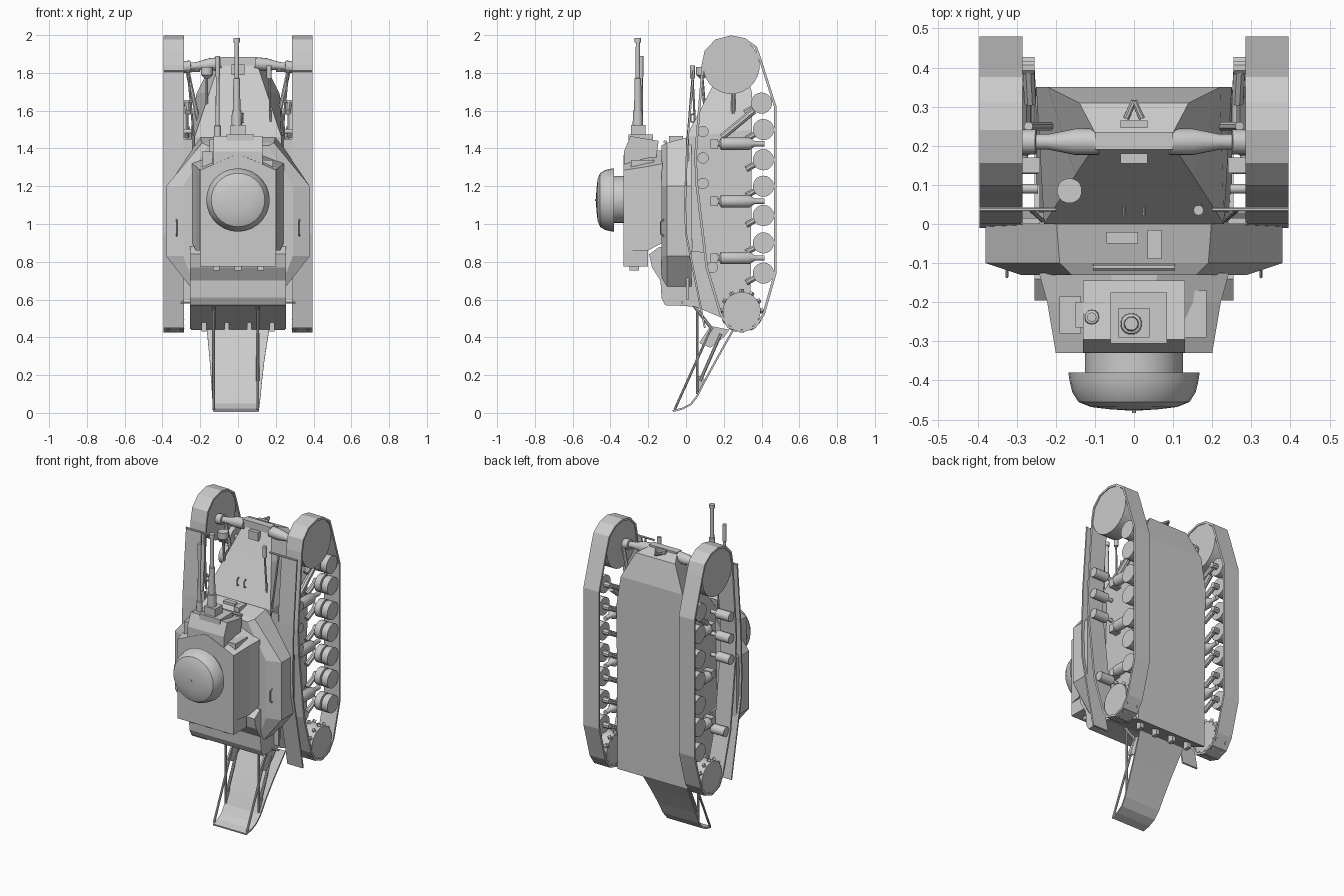
import bpy, bmesh, math
from mathutils import Vector


def finish(name, bm, smooth=False):
    bmesh.ops.recalc_face_normals(bm, faces=bm.faces[:])
    me = bpy.data.meshes.new(name)
    bm.to_mesh(me)
    bm.free()
    if smooth:
        me.shade_smooth()
        me.set_sharp_from_angle(angle=math.radians(35))
    ob = bpy.data.objects.new(name, me)
    bpy.context.collection.objects.link(ob)
    return ob


def loft(name, loops, smooth=False):
    """Skin matching closed loops and cap both ends."""
    bm = bmesh.new()
    rings = [[bm.verts.new(p) for p in lp] for lp in loops]
    n = len(rings[0])
    for a, b in zip(rings, rings[1:]):
        for i in range(n):
            bm.faces.new((a[i], a[(i + 1) % n], b[(i + 1) % n], b[i]))
    bm.faces.new(rings[0])
    bm.faces.new(rings[-1])
    return finish(name, bm, smooth)


def prism(name, prof, x0, x1):
    """Extrude a (y, z) profile along x."""
    return loft(name, [[(x, y, z) for y, z in prof] for x in (x0, x1)])


def box(name, x0, x1, y0, y1, z0, z1):
    return prism(name, [(y0, z0), (y1, z0), (y1, z1), (y0, z1)], x0, x1)


def turned(name, origin, axis, prof, n=16):
    """Revolve (distance, radius) steps about an axis."""
    o, d = Vector(origin), Vector(axis).normalized()
    u = d.orthogonal().normalized()
    v = d.cross(u)
    return loft(name, [[o + d * t + (u * math.cos(a) + v * math.sin(a)) * r
                        for a in [2 * math.pi * (i + .5) / n for i in range(n)]]
                       for t, r in prof], True)


def rod(name, p, q, r, n=8, r2=None):
    d = Vector(q) - Vector(p)
    return turned(name, p, d, [(0, r), (d.length, r if r2 is None else r2)], n)


def strip(name, rows, thick, closed=False):
    """Thin sheet through rows of (xmin, xmax, y, z)."""
    bm = bmesh.new()
    vs = [(bm.verts.new((a, y, z)), bm.verts.new((b, y, z))) for a, b, y, z in rows]
    for a, b in zip(vs, vs[1:] + vs[:1] if closed else vs[1:]):
        bm.faces.new((a[0], a[1], b[1], b[0]))
    ob = finish(name, bm)
    m = ob.modifiers.new("thickness", 'SOLIDIFY')
    m.thickness, m.offset, m.use_even_offset = thick, 0, True
    return ob


def sym(half, y):
    """Mirror (x, z) points running top to bottom into a closed loop at height y."""
    return [(x, y, z) for x, z in half] + [(-x, y, z) for x, z in reversed(half)]


def handle(name, x, y, z, h):
    c = [(x, y, z - h), (x, y - .02, z - h * .7), (x, y - .02, z + h * .7), (x, y, z + h)]
    for p, q in zip(c, c[1:]):
        rod(name, p, q, .004, 6)


# Lower hull with tapered nose
sections = [((.05, .57, .25), (.34, .44, .25)), ((.0, 1.46, .23), (.35, 1.5, .25)),
            ((.125, 1.70, .15), (.35, 1.69, .22)), ((.215, 1.88, .09), (.31, 1.85, .14))]
loft("lower_hull", [[(-u[2], u[0], u[1]), (u[2], u[0], u[1]), (l[2], l[0], l[1]), (-l[2], l[0], l[1])]
                    for u, l in sections])
box("nose_bar", -.1, .1, .19, .235, 1.84, 1.885)
box("nose_block", -.034, .034, .155, .18, 1.79, 1.845)
box("tow_mount", -.035, .035, .245, .265, 1.85, 1.885)
rod("tow_hook", (-.02, .27, 1.87), (0, .315, 1.875), .008)
rod("tow_hook", (.02, .27, 1.87), (0, .315, 1.875), .008)
for x in (-.025, .025):
    handle("glacis_handle", x, .045, 1.56, .025)

# Upper hull and rear engine cover
outline = [(.38, 1.2), (.38, .83), (.255, .67)]
loft("upper_hull", [sym([(.2, 1.465)] + outline, .03), sym([(.19, 1.43)] + outline, -.1),
                    sym([(.16, 1.415), (.29, 1.2), (.29, .83), (.24, .7)], -.13)])
prism("engine_cover", [(-.14, .88), (-.195, .84), (-.18, .77), (-.135, .7), (-.13, .61), (-.11, .57),
                       (.06, .565), (.1, .85)], -.255, .255)
prism("rear_plate", [(-.11, .572), (.05, .562), (.33, .445), (.3, .5), (.05, .62)], -.255, .255)
box("hull_hatch", -.07, .01, -.05, -.02, 1.42, 1.46)
box("vision_block", .035, .07, -.09, -.015, 1.42, 1.465)
rod("hatch_hinge", (-.105, -.11, 1.435), (.105, -.11, 1.435), .009)
rod("rear_cross_bar", (-.305, -.02, .585), (.305, -.02, .585), .006)
for x in (-.18, -.06, .06, .18):
    box("rear_lug", x - .012, x + .012, .25, .29, .43, .48)

# Turret, roof overhang and race
loft("turret", [sym([(.06, 1.39), (.243, 1.32), (.243, .9)], -.125),
                sym([(.05, 1.39), (.222, 1.305), (.222, .86)], -.2),
                sym([(.015, 1.365), (.2, 1.285), (.2, .86)], -.33)])
prism("turret_bustle", [(-.33, .775), (-.2, .775), (-.2, 1.02), (-.33, 1.02)], -.2, .2)
for x in (-.115, 0, .12):
    box("bustle_latch", x - .018, x + .018, -.3, -.25, .755, .79)

# Gun mount
prism("mantlet", [(-.328, 1.3), (-.328, 1.385), (-.295, 1.465), (-.145, 1.44), (-.165, 1.3)], -.13, .13)
box("gun_cradle", -.06, .085, -.305, -.175, 1.4, 1.475)
box("recoil_housing", -.04, .04, -.29, -.215, 1.44, 1.525)
box("sight_box", -.19, -.135, -.28, -.185, 1.29, 1.385)
box("side_panel", .13, .185, -.29, -.17, 1.28, 1.34)
box("secondary_mount", -.15, -.075, -.265, -.2, 1.34, 1.45)
turned("main_gun_barrel", (-.007, -.255, 1.45), (0, 0, 1),
       [(0, .03), (.15, .026), (.152, .02), (.32, .018), (.322, .013), (.51, .011), (.512, .017), (.535, .017)])
turned("secondary_gun_barrel", (-.108, -.238, 1.42), (0, 0, 1),
       [(0, .02), (.1, .018), (.102, .011), (.36, .009), (.362, .012), (.47, .012)], 12)

# Radar dome
turned("radar_pedestal", (0, -.31, 1.13), (0, -1, 0), [(0, .125), (.1, .125)], 28)
turned("radar_dome", (0, -.38, 1.127), (0, -1, 0),
       [(0, .168), (.02, .165), (.05, .158), (.075, .142), (.088, .11), (.094, .06), (.097, .01)], 28)
rod("dome_tip", (0, -.47, 1.127), (0, -.483, 1.127), .006)

# Running gear, both sides
track = [(.24, 1.992), (.16, 1.972), (.105, 1.915), (.089, 1.84), (.05, 1.36), (.058, 1.2), (.11, .77),
         (.185, .52), (.225, .455), (.295, .432), (.365, .455), (.41, .52), (.473, .74), (.473, 1.62),
         (.393, 1.87), (.37, 1.935), (.31, 1.978)]
wheels = [(.4, 1.64), (.41, 1.5), (.41, 1.34), (.41, 1.2), (.41, 1.045), (.41, .9), (.41, .74)]
fender = [(.04, 1.81), (.005, 1.4), (-.005, 1.1), (.0, .95), (.1, .45)]
for s in (-1, 1):
    a, b = s * .285, s * .395
    strip("track", [(a, b, y, z) for y, z in track], .013, True)
    strip("fender", [(a, b, y, z) for y, z in fender], .01)
    turned("idler_wheel", (s * .29, .24, 1.838), (s, 0, 0), [(0, .15), (.1, .15)], 24)
    turned("drive_sprocket", (s * .29, .295, .54), (s, 0, 0), [(0, .1), (.1, .1)], 24)
    for i in range(12):
        t = math.tau * i / 12
        d = Vector((0, math.cos(t), math.sin(t)))
        c = Vector((s * .3, .295, .54))
        for x in (0, s * .07):
            rod("sprocket_tooth", c + d * .09 + Vector((x, 0, 0)), c + d * .115 + Vector((x, 0, 0)), .016, 4, .011)
    for y, z in wheels:
        turned("road_wheel", (s * .295, y, z), (s, 0, 0),
               [(0, .056), (.04, .056), (.041, .04), (.05, .04), (.051, .056), (.093, .056)], 20)
        rod("suspension_arm", (s * .265, y - .09, z - .05), (s * .27, y, z), .016)
        rod("wheel_axle", (s * .22, y, z), (s * .3, y, z), .018) if y > .5 else \
            rod("wheel_axle", (s * .255, y, z), (s * .3, y, z), .018)
    for y, z in [(.09, 1.49), (.09, 1.35), (.09, 1.215), (.14, .77)]:
        turned("return_roller", (s * .245, y, z), (s, 0, 0), [(0, .012), (.045, .012), (.046, .03), (.14, .03)], 14)
    for z in (1.425, 1.12, .82):
        turned("shock_absorber", (s * .285, .145, z), (0, 1, 0),
               [(0, .014), (.03, .014), (.04, .033), (.19, .033), (.22, .014), (.27, .014)], 12)
        box("shock_bracket", s * .24, s * .3, .13, .17, z - .025, z + .025)
    rod("front_damper", (s * .28, .19, 1.46), (s * .28, .36, 1.6), .018)
    # Conical idler axle housings
    turned("axle_housing", (s * .09, .21, 1.85), (s, 0, -.1),
           [(0, .034), (.06, .034), (.13, .02), (.16, .02), (.161, .032), (.2, .032)], 14)
    rod("axle_brace", (s * .2, .25, 1.5), (s * .27, .25, 1.82), .012)
    # Fender struts and handles
    rod("fender_front_bar", (s * .2, .037, 1.81), (s * .395, .037, 1.81), .006)
    rod("fender_strut", (s * .235, .01, 1.47), (s * .265, .037, 1.81), .006)
    handle("side_handle", s * .325, -.115, .98, .045)
    box("fender_step", s * .24, s * .29, .0, .015, .6, 1.45)

# Lamps on the glacis
turned("headlamp", (-.165, .085, 1.77), (0, 0, 1), [(0, .012), (.02, .032), (.06, .032)], 16)
rod("lamp_stalk", (-.165, .1, 1.6), (-.165, .085, 1.78), .008)
rod("marker_lamp", (.165, .035, 1.77), (.165, .035, 1.84), .013, 12)
rod("marker_stalk", (.175, .05, 1.47), (.165, .035, 1.78), .006)

# Rear chute with curved lip, side webs and braces
strip("chute", [(-.165, .165, .25, .44), (-.15, .14, .16, .28), (-.142, .127, .1, .17), (-.137, .12, .06, .09),
                (-.134, .114, .025, .045), (-.132, .111, -.02, .022), (-.13, .109, -.07, .01)], .01)
for s in (-1, 1):
    cx = -.012 + s * .117
    prism("chute_web", [(.1, .17), (.06, .1), (.055, .19), (.085, .2)], cx - .005, cx + .005)
    prism("chute_bracket", [(.23, .44), (.2, .4), (.13, .345), (.07, .37), (.13, .46)], cx - .005, cx + .005)
    for name, p, q, r in [("chute_rail", (.185, .42), (.075, .17), .009),
                          ("chute_tie", (-.06, .018), (.13, .44), .007),
                          ("chute_arm", (.06, .1), (.06, .56), .008),
                          ("chute_brace", (.04, .57), (.14, .44), .009)]:
        rod(name, (cx, *p), (cx, *q), r)
